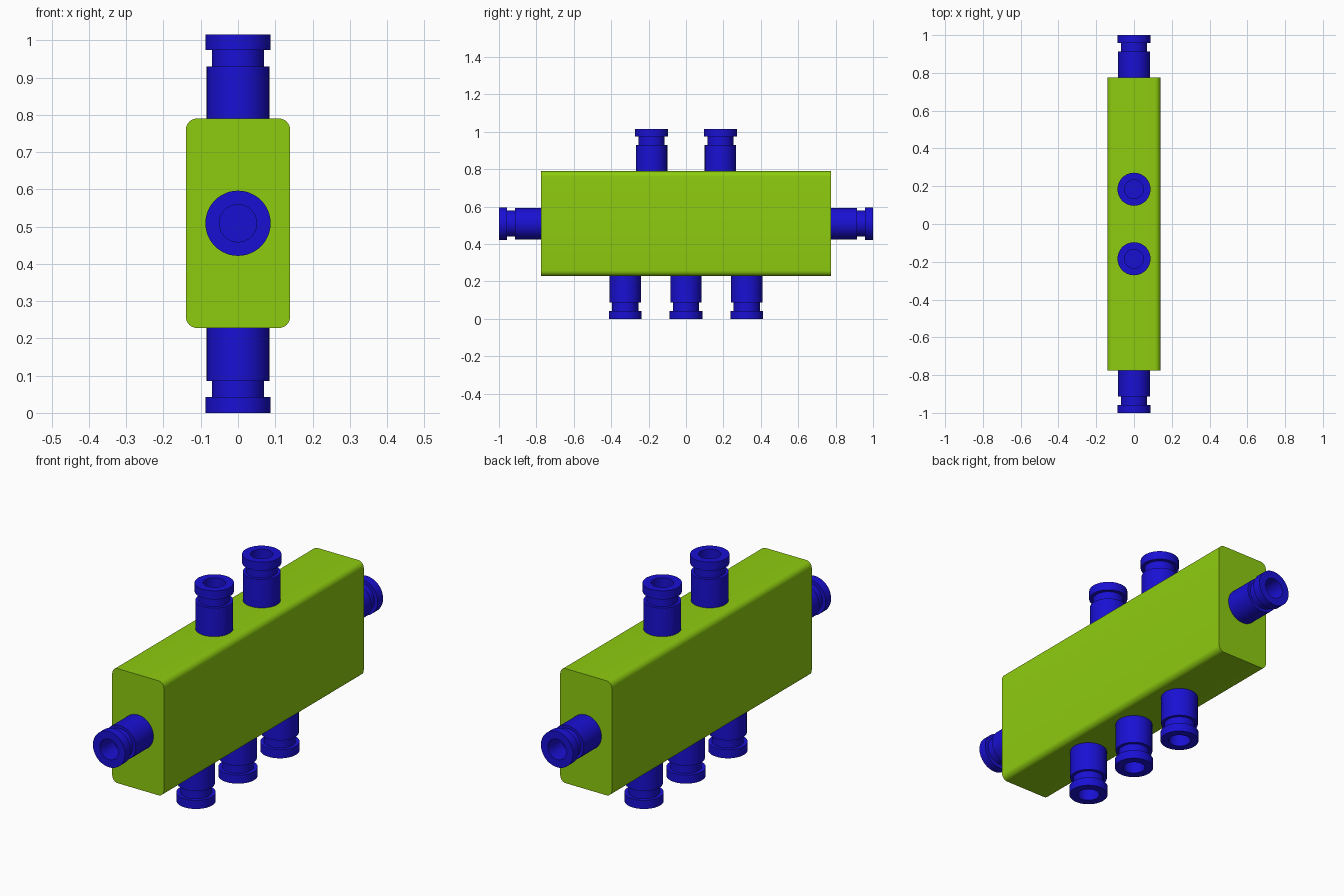
import bpy, bmesh, math
from mathutils import Vector

if "Cube" in bpy.data.objects:
    bpy.data.objects.remove(bpy.data.objects["Cube"])


def material(name, rgb):
    m = bpy.data.materials.new(name)
    m.diffuse_color = (*rgb, 1)
    m.use_nodes = True
    m.node_tree.nodes["Principled BSDF"].inputs["Base Color"].default_value = m.diffuse_color
    return m


def make_object(name, bm, mat):
    bmesh.ops.recalc_face_normals(bm, faces=bm.faces)
    mesh = bpy.data.meshes.new(name)
    bm.to_mesh(mesh)
    bm.free()
    mesh.materials.append(mat)
    ob = bpy.data.objects.new(name, mesh)
    bpy.context.collection.objects.link(ob)
    bpy.ops.object.select_all(action='DESELECT')
    ob.select_set(True)
    bpy.context.view_layer.objects.active = ob
    bpy.ops.object.shade_smooth_by_angle(angle=math.radians(30))
    return ob


green = material("green", (0.27, 0.60, 0.005))
blue = material("blue", (0.01, 0.005, 0.65))

W, L, Z0, Z1 = 0.14, 0.775, 0.228, 0.79
ZC = (Z0 + Z1) / 2

# Manifold block: rounded rectangle extruded along y
R, N = 0.03, 8
bm = bmesh.new()
ring = []
for k, (sx, sz) in enumerate([(1, 1), (-1, 1), (-1, -1), (1, -1)]):
    for i in range(N + 1):
        a = math.pi / 2 * (k + i / N)
        x = sx * (W - R) + R * math.cos(a)
        z = ZC + sz * ((Z1 - Z0) / 2 - R) + R * math.sin(a)
        ring.append(bm.verts.new((x, -L, z)))
cap = bm.faces.new(ring)
ext = bmesh.ops.extrude_face_region(bm, geom=[cap], use_keep_orig=True)
verts = [g for g in ext["geom"] if isinstance(g, bmesh.types.BMVert)]
bmesh.ops.translate(bm, verts=verts, vec=(0, 2 * L, 0))
make_object("manifold_block", bm, green)

# Push-in fitting profile (radius, distance out of the block): sleeve, neck, flange, bore
PROFILE = [(0, -0.01), (0.084, -0.01), (0.084, 0.14), (0.07, 0.14), (0.07, 0.184),
           (0.0875, 0.184), (0.0875, 0.226), (0.05, 0.226), (0.05, 0.12), (0, 0.12)]


def fitting(name, pos, direction):
    bm = bmesh.new()
    pts = [bm.verts.new((r, 0, h)) for r, h in PROFILE]
    edges = [bm.edges.new(p) for p in zip(pts, pts[1:])]
    bmesh.ops.spin(bm, geom=pts + edges, axis=(0, 0, 1), cent=(0, 0, 0),
                   angle=2 * math.pi, steps=48)
    bmesh.ops.remove_doubles(bm, verts=bm.verts, dist=1e-5)
    ob = make_object(name, bm, blue)
    ob.location = pos
    ob.rotation_euler = Vector(direction).to_track_quat('Z', 'Y').to_euler()


# Two outlets on top, three below, one at each end
for i, y in enumerate((-0.184, 0.184)):
    fitting(f"top_fitting_{i + 1}", (0, y, Z1), (0, 0, 1))
for i, y in enumerate((-0.325, 0, 0.325)):
    fitting(f"bottom_fitting_{i + 1}", (0, y, Z0 - 0.002), (0, 0, -1))
for name, s in (("front", -1), ("back", 1)):
    fitting(f"{name}_fitting", (0, s * (L - 0.001), ZC), (0, s, 0))
